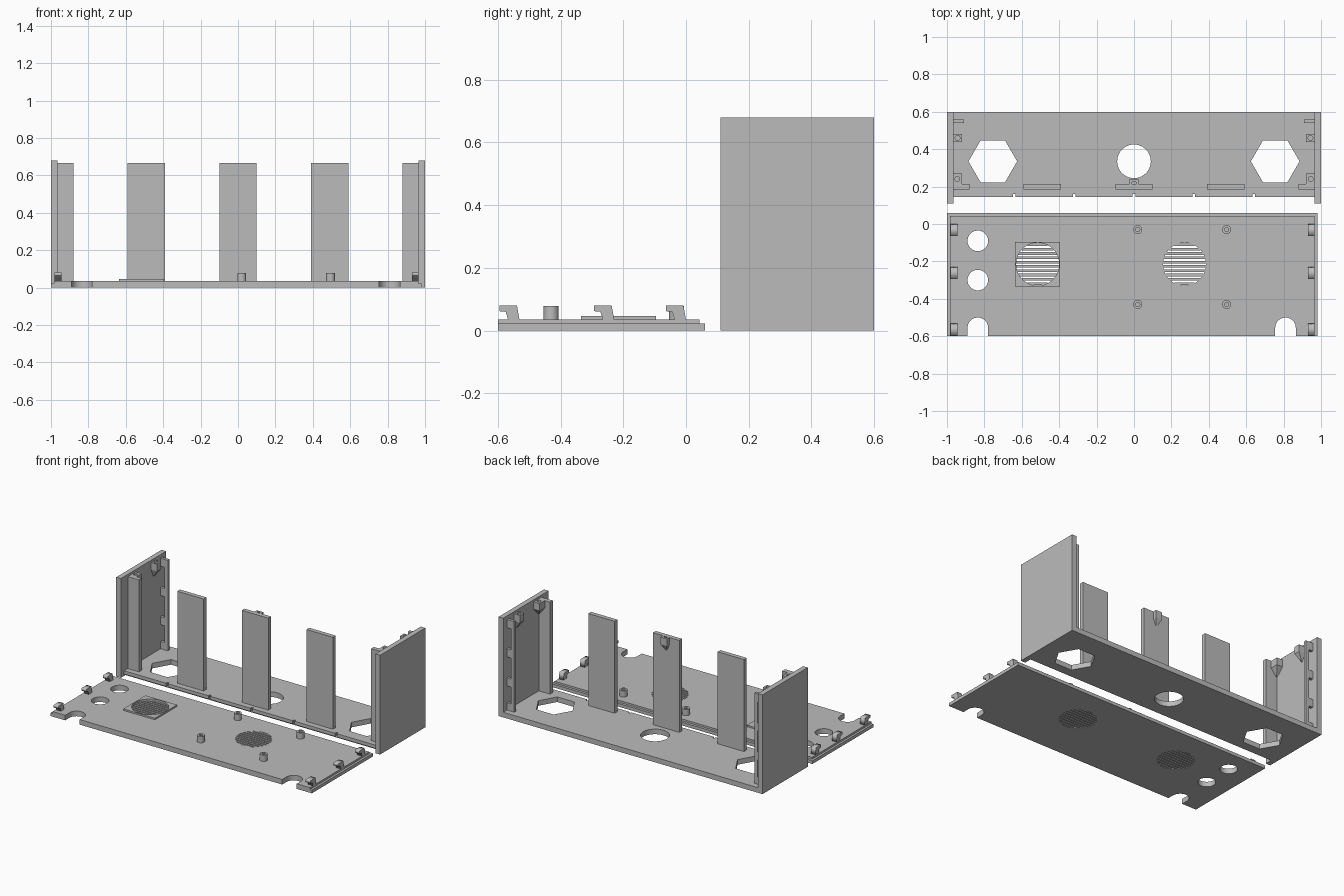
import bpy, bmesh
from math import sin, cos, pi, radians, sqrt

cube = bpy.data.objects.get("Cube")
if cube:
    bpy.data.objects.remove(cube)

grey = bpy.data.materials.new("matte grey")
grey.use_nodes = True
colour = (0.5, 0.5, 0.5, 1)
grey.diffuse_color = colour
grey.node_tree.nodes["Principled BSDF"].inputs["Base Color"].default_value = colour


def add_object(name, mesh, smooth=False):
    obj = bpy.data.objects.new(name, mesh)
    bpy.context.collection.objects.link(obj)
    mesh.materials.clear()
    mesh.materials.append(grey)
    if smooth:
        bpy.ops.object.select_all(action='DESELECT')
        obj.select_set(True)
        bpy.context.view_layer.objects.active = obj
        bpy.ops.object.shade_smooth_by_angle(angle=radians(30))
    return obj


def box(name, x, y, z):
    """Block given by its extents along each axis."""
    bm = bmesh.new()
    bmesh.ops.create_cube(bm, size=1)
    for v in bm.verts:
        v.co = [lo + (c + 0.5) * (hi - lo) for c, (lo, hi) in zip(v.co, (x, y, z))]
    mesh = bpy.data.meshes.new(name)
    bm.to_mesh(mesh)
    bm.free()
    return add_object(name, mesh)


def span(side, a, b):
    """Extent along x on the given side of the model."""
    return sorted((side * a, side * b))


def circle(cx, cy, r, n=40):
    return [(cx + r * cos(2 * pi * i / n), cy + r * sin(2 * pi * i / n)) for i in range(n)]


def rect(x0, x1, y0, y1):
    return [(x0, y0), (x1, y0), (x1, y1), (x0, y1)]


def plate(name, loops, lo, hi, upright=False, smooth=True):
    """Outline with holes, extruded in z, or along x when upright (loops in y, z)."""
    curve = bpy.data.curves.new(name, 'CURVE')
    curve.dimensions = '2D'
    curve.fill_mode = 'BOTH'
    curve.extrude = (hi - lo) / 2
    for loop in loops:
        spline = curve.splines.new('POLY')
        spline.points.add(len(loop) - 1)
        for point, (u, v) in zip(spline.points, loop):
            point.co = (u, v, 0, 1)
        spline.use_cyclic_u = True
    temp = bpy.data.objects.new(name, curve)
    bpy.context.collection.objects.link(temp)
    graph = bpy.context.evaluated_depsgraph_get()
    mesh = bpy.data.meshes.new_from_object(temp.evaluated_get(graph))
    bpy.data.objects.remove(temp)
    bm = bmesh.new()
    bm.from_mesh(mesh)
    bmesh.ops.remove_doubles(bm, verts=bm.verts, dist=1e-5)
    for v in bm.verts:
        a, b, c = v.co
        c += (lo + hi) / 2
        v.co = (c, a, b) if upright else (a, b, c)
    bmesh.ops.recalc_face_normals(bm, faces=bm.faces)
    bm.to_mesh(mesh)
    bm.free()
    mesh.name = name
    return add_object(name, mesh, smooth)


# Standing tray: floor with hexagonal and round openings
T = 0.035
plate("tray_floor", [rect(-0.98, 0.98, 0.16, 0.6), circle(-0.755, 0.335, 0.13, 6),
                     circle(0.755, 0.335, 0.13, 6), circle(0, 0.335, 0.09)], 0, T)

# Broken tongue along the front edge of the floor
edges = [-0.99, -0.64, -0.32, 0, 0.32, 0.64, 0.99]
for a, b in zip(edges, edges[1:]):
    box("floor_tongue", (a + 0.007, b - 0.007), (0.145, 0.161), (0.012, T))

# Upright support panels
for cx in (-0.49, 0, 0.49):
    box("support_panel", (cx - 0.1, cx + 0.1), (0.185, 0.215), (0.02, 0.665))


def screw_block(name, x, y, top, tip):
    """Block with a blind hole and a tapered underside leaning to tip (x, y)."""
    cx, cy = sum(x) / 2, sum(y) / 2
    plate(name, [rect(*x, *y), circle(cx, cy, 0.013, 16)], top - 0.05, top)
    bm = bmesh.new()
    bmesh.ops.create_cube(bm, size=1)
    for v in bm.verts:
        shrink = 1 if v.co.z > 0 else 0.1
        base = (cx, cy) if v.co.z > 0 else tip
        v.co = (base[0] + v.co.x * (x[1] - x[0]) * shrink,
                base[1] + v.co.y * (y[1] - y[0]) * shrink,
                top - 0.05 if v.co.z > 0 else top - 0.1)
    mesh = bpy.data.meshes.new(name + "_taper")
    bm.to_mesh(mesh)
    bm.free()
    add_object(name + "_taper", mesh)


screw_block("panel_screw_block", (-0.025, 0.025), (0.19, 0.24), 0.665, (0, 0.21))

# Side walls with their end panels, screw blocks and catch rails
for s in (-1, 1):
    box("side_wall", span(s, 0.965, 1), (0.11, 0.6), (0, 0.68))
    box("end_panel", span(s, 0.88, 0.97), (0.185, 0.215), (0.02, 0.665))
    screw_block("front_screw_block", span(s, 0.92, 0.97), (0.21, 0.27), 0.665, (s * 0.96, 0.22))
    screw_block("rear_screw_block", span(s, 0.92, 0.967), (0.438, 0.482), 0.665, (s * 0.96, 0.46))
    box("catch_rail", span(s, 0.91, 0.935), (0.54, 0.56), (0.03, 0.655))
    for z in (0.03, 0.2, 0.4, 0.6):
        box("rail_tab", span(s, 0.93, 0.967), (0.54, 0.56), (z, z + 0.055))

# Flat cover: two stepped layers with arched cable notches
R = 0.055


def cover_outline(x0, x1, y0, y1):
    outline = [(x0, y0)]
    for cx in (-0.835, 0.81):
        outline.append((cx - R, y0))
        outline += [(cx - R * cos(pi * i / 20), -0.555 + R * sin(pi * i / 20)) for i in range(21)]
        outline.append((cx + R, y0))
    return outline + [(x1, y0), (x1, y1), (x0, y1)]


GRILLES = (-0.515, 0.27)
GY, GR = -0.215, 0.115
holes = [circle(-0.835, y, R) for y in (-0.09, -0.3)] + [circle(x, GY, GR) for x in GRILLES]
plate("cover_lower", [cover_outline(-1, 0.98, -0.6, 0.06)] + holes, 0, 0.022)
plate("cover_upper", [cover_outline(-0.985, 0.965, -0.6, 0.043)] + holes, 0.022, T)

# Raised square frame around one grille, and slats in both
plate("grille_frame", [rect(-0.635, -0.395, -0.335, -0.095), circle(GRILLES[0], GY, GR)], T, 0.046)
SLATS = 10
for gx in GRILLES:
    for i in range(SLATS):
        dy = (i + 0.5 - SLATS / 2) * 2 * GR / SLATS
        half = sqrt(GR ** 2 - dy ** 2) + 0.003
        box("grille_slat", (gx - half, gx + half), (GY + dy - 0.007, GY + dy + 0.007), (0.001, T - 0.001))

# Hollow mounting posts
for x in (0.02, 0.495):
    for y in (-0.03, -0.43):
        plate("mounting_post", [circle(x, y, 0.024, 24), circle(x, y, 0.011, 24)], T, 0.078)

# Snap hooks along both short edges of the cover
hook = [(0, 0.08), (0, 0.062), (0.02, 0.06), (0.028, 0.034), (0.064, 0.034), (0.056, 0.08)]
for x in (-0.98, 0.93):
    for y in (-0.595, -0.293, -0.064):
        plate("snap_hook", [[(y + u, v) for u, v in hook]], x, x + 0.035, upright=True, smooth=False)
